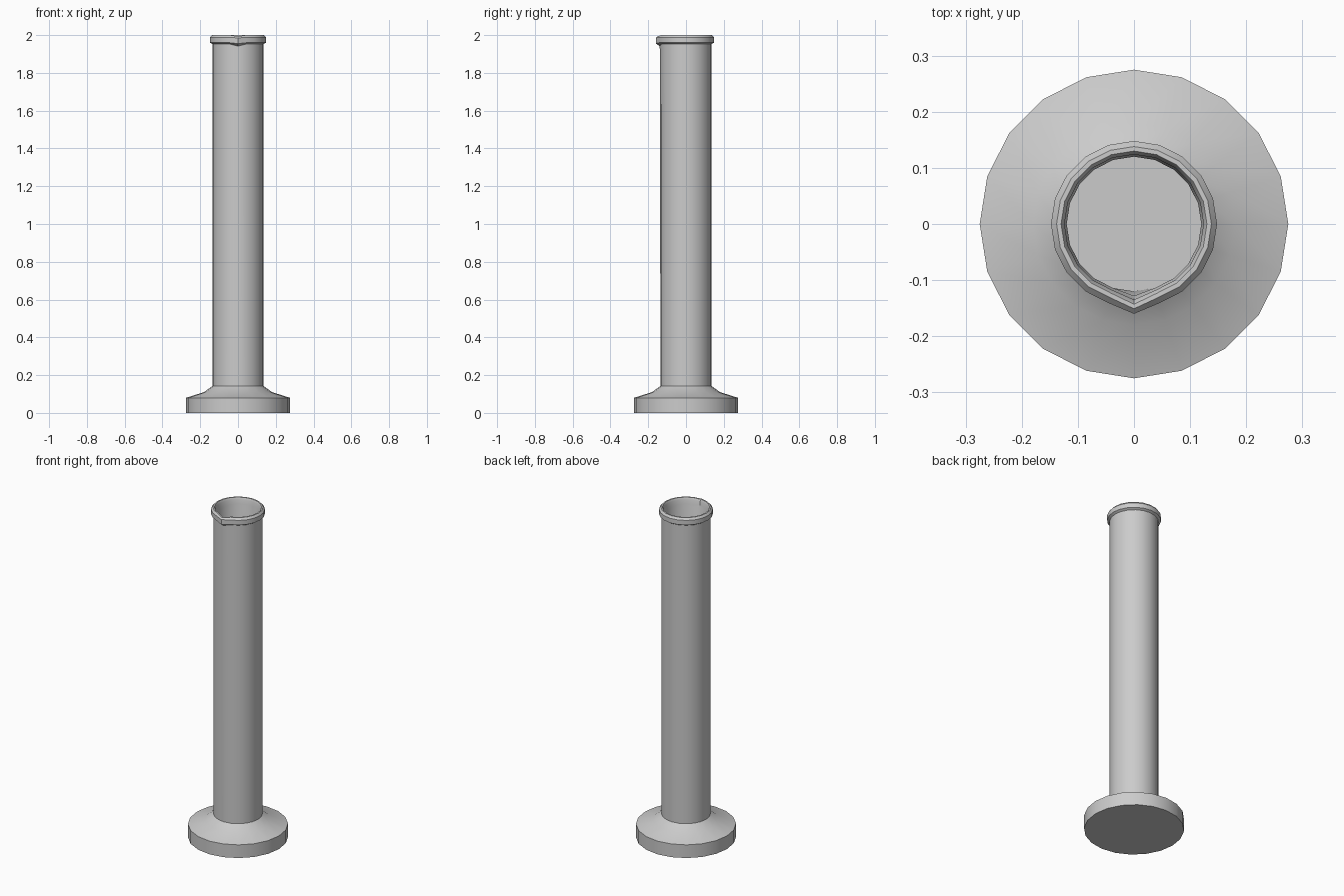
import bpy, bmesh, math

if "Cube" in bpy.data.objects:
    bpy.data.objects.remove(bpy.data.objects["Cube"])

SIDES = 20


def lathe(name, profile, spout=None):
    """Revolve (radius, z) points; spout shifts the front vertex of each ring."""
    bm = bmesh.new()
    rings = []
    for k, (r, z) in enumerate(profile):
        ring = []
        for i in range(SIDES):
            a = 2 * math.pi * i / SIDES
            dr, dz = spout.get(k, (0, 0)) if spout and i == SIDES * 3 // 4 else (0, 0)
            ring.append(bm.verts.new(((r + dr) * math.cos(a), (r + dr) * math.sin(a), z + dz)))
        rings.append(ring)
    for lo, hi in zip(rings, rings[1:]):
        for i in range(SIDES):
            j = (i + 1) % SIDES
            bm.faces.new((lo[i], lo[j], hi[j], hi[i]))
    bm.faces.new(rings[0][::-1])   # underside
    bm.faces.new(rings[-1])        # inner floor
    mesh = bpy.data.meshes.new(name)
    bm.to_mesh(mesh)
    bm.free()
    obj = bpy.data.objects.new(name, mesh)
    bpy.context.collection.objects.link(obj)
    bpy.ops.object.select_all(action='DESELECT')
    obj.select_set(True)
    bpy.context.view_layer.objects.active = obj
    bpy.ops.object.shade_smooth_by_angle(angle=math.radians(32))
    return obj


# Foot, tube, rolled rim and bore as one continuous profile
profile = [
    (0.275, 0.0), (0.275, 0.08), (0.18, 0.11), (0.135, 0.143),   # foot
    (0.135, 1.952),                                              # tube
    (0.148, 1.96), (0.148, 1.988), (0.138, 2.0),                 # rim outside
    (0.130, 2.0), (0.124, 1.988), (0.124, 1.962), (0.12, 1.95),  # rim inside
    (0.12, 0.10),                                                # bore
]
# Pouring lip on the front vertex: (outward, upward) shift per ring
lip = {4: (0.004, -0.01), 5: (0.012, -0.005), 6: (0.012, -0.003), 7: (0.013, -0.007),
       8: (0.013, -0.008), 9: (0.011, -0.005), 10: (0.011, 0), 11: (0.008, 0)}
lathe("measuring_cylinder", profile, lip)
